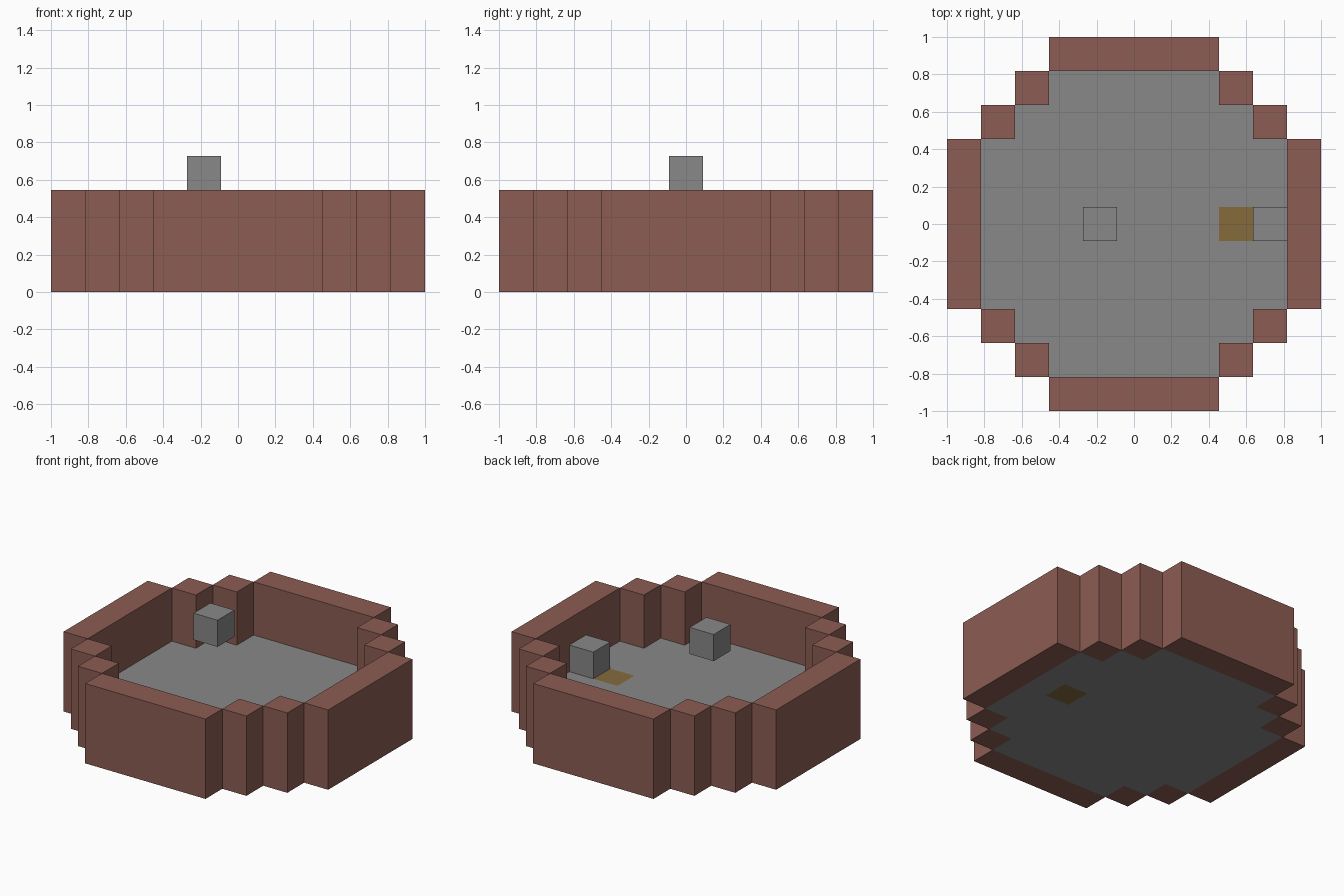
import bpy
import bmesh

U = 2 / 11  # one block; the model is an 11 x 11 grid of blocks

cube = bpy.data.objects.get("Cube")
if cube:
    bpy.data.objects.remove(cube, do_unlink=True)


def material(name, rgb):
    """Flat colour from 0-255 display values."""
    linear = [((c / 255 + 0.055) / 1.055) ** 2.4 for c in rgb] + [1]
    mat = bpy.data.materials.new(name)
    mat.use_nodes = True
    mat.diffuse_color = linear
    mat.node_tree.nodes["Principled BSDF"].inputs["Base Color"].default_value = linear
    return mat


brown = material("brown brick", (140, 93, 83))
grey = material("grey stone", (136, 136, 136))
gold = material("dull gold", (133, 107, 60))


def slab(name, cells, bottom, height, mats, accent=()):
    """Sheet of grid cells thickened upward; accent cells use the second material."""
    bm = bmesh.new()
    for i, j in cells:
        corners = [(-0.5, -0.5), (0.5, -0.5), (0.5, 0.5), (-0.5, 0.5)]
        face = bm.faces.new([bm.verts.new(((i + a) * U, (j + b) * U, bottom * U))
                             for a, b in corners])
        face.material_index = int((i, j) in accent)
    bmesh.ops.remove_doubles(bm, verts=bm.verts, dist=0.001)
    mesh = bpy.data.meshes.new(name)
    bm.to_mesh(mesh)
    bm.free()
    for mat in mats:
        mesh.materials.append(mat)
    obj = bpy.data.objects.new(name, mesh)
    bpy.context.collection.objects.link(obj)
    thick = obj.modifiers.new("thickness", "SOLIDIFY")
    thick.thickness = height * U
    thick.offset = 1
    return obj


# Straight walls on the four sides
span = range(-2, 3)
slab("front_wall", [(i, -5) for i in span], 0, 3, [brown])
slab("back_wall", [(i, 5) for i in span], 0, 3, [brown])
slab("left_wall", [(5, j) for j in span], 0, 3, [brown])
slab("right_wall", [(-5, j) for j in span], 0, 3, [brown])

# Stepped posts joining the walls at each corner
posts = [(sx * a, sy * b) for sx in (-1, 1) for sy in (-1, 1) for a, b in ((3, 4), (4, 3))]
for post in posts:
    slab("corner_post", [post], 0, 3, [brown])

# Floor inside the ring, with one gold tile
inside = [(i, j) for i in range(-4, 5) for j in range(-4, 5) if abs(i) + abs(j) < 7]
slab("floor", inside, 0, 1, [grey, gold], accent=[(3, 0)])

# Loose blocks: one on the floor, one hovering above it
slab("floor_block", [(4, 0)], 1, 1, [grey])
slab("floating_block", [(-1, 0)], 3, 1, [grey])
